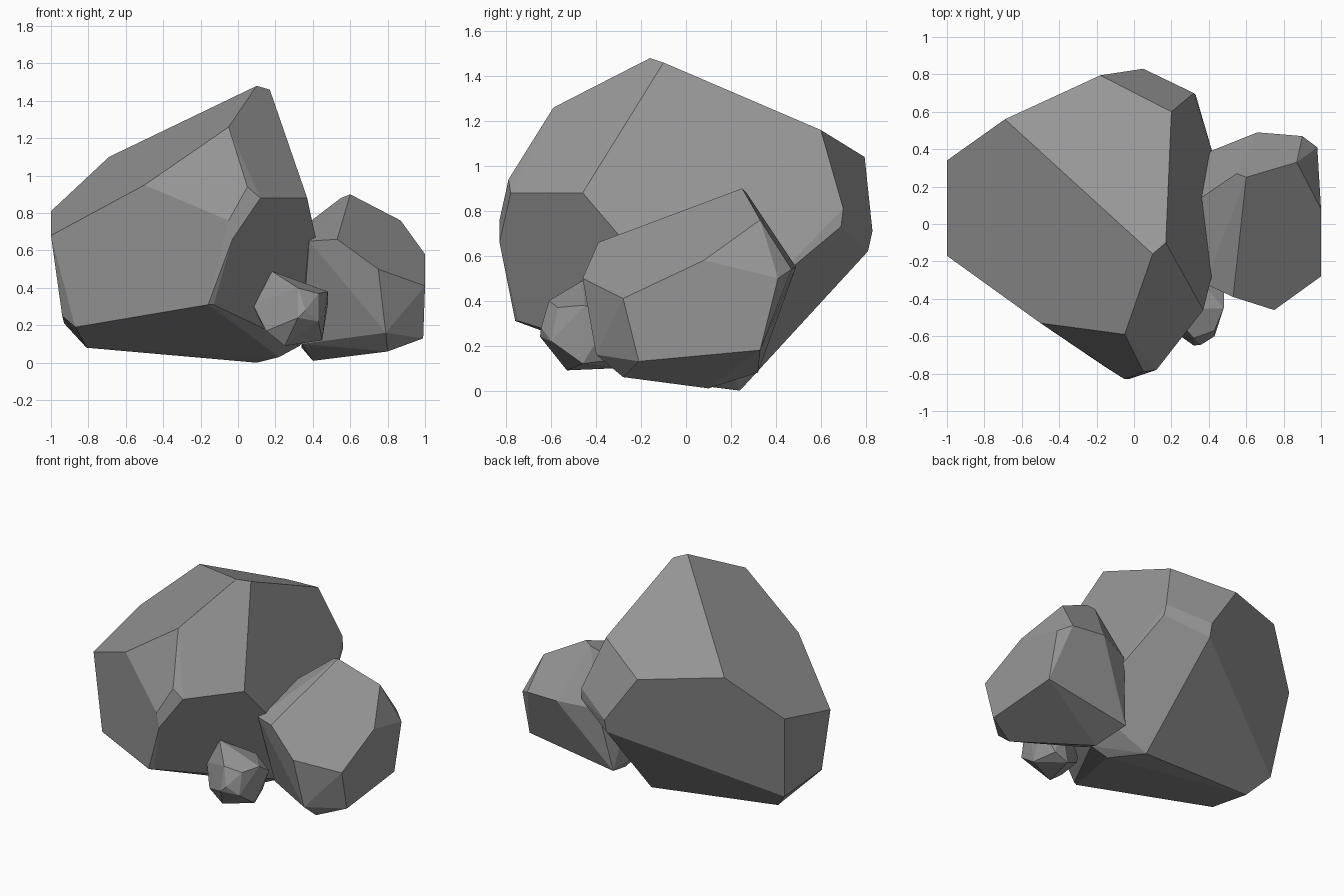
import bpy, bmesh, math

# Dark grey stone
stone = bpy.data.materials.new("dark_stone")
stone.diffuse_color = (.31, .31, .31, 1)


def rock(name, corners):
    """Faceted boulder: convex hull of its corner points, near-flat facets merged."""
    bm = bmesh.new()
    for p in corners:
        bm.verts.new(p)
    bmesh.ops.convex_hull(bm, input=bm.verts[:])
    loose = [v for v in bm.verts if not v.link_faces]
    bmesh.ops.delete(bm, geom=loose, context='VERTS')
    bmesh.ops.dissolve_limit(bm, angle_limit=math.radians(7),
                             verts=bm.verts[:], edges=bm.edges[:])
    bmesh.ops.recalc_face_normals(bm, faces=bm.faces[:])
    mesh = bpy.data.meshes.new(name)
    bm.to_mesh(mesh)
    bm.free()
    mesh.materials.append(stone)
    obj = bpy.data.objects.new(name, mesh)
    bpy.context.collection.objects.link(obj)
    return obj


# Large boulder: ridge, front facets, back facets, then underside
rock("large_rock", [
    (.10, -.16, 1.48), (.17, -.10, 1.46), (-.05, -.59, 1.26), (-.50, -.53, .95),
    (.05, -.79, .94), (.12, -.78, .88), (.37, -.46, .88), (.415, -.28, .67),
    (-.05, -.83, .76), (-.03, -.83, .66), (-.11, -.79, .48),
    (-.69, .56, 1.10), (-1, .34, .81), (-1, -.17, .68),
    (.20, .60, 1.16), (-.18, .795, 1.04), (.05, .83, .71), (.05, .81, .62),
    (.32, .70, .81), (.33, .69, .73), (.435, .33, .43),
    (-.16, -.76, .31), (-.13, -.745, .31), (-.87, -.26, .19), (-.94, -.16, .25),
    (-.93, .24, .21), (-.81, .14, .08), (.10, .24, 0), (.22, 0, .03),
    (.33, -.03, .09), (.47, .14, .26),
])

# Medium rock leaning against the right side
rock("medium_rock", [
    (.60, .25, .90), (.55, .27, .88), (.87, .33, .76), (.53, -.39, .66),
    (.38, -.32, .65), (.30, .10, .69), (1, .08, .58), (.75, -.46, .50),
    (1, -.28, .41), (.79, -.40, .16), (.99, -.21, .13), (.80, -.28, .06),
    (.98, .41, .50), (.90, .47, .54), (.66, .49, .55), (.41, .39, .52),
    (.98, .33, .18), (.40, .10, .01), (.34, .32, .08), (.34, -.08, .10),
])

# Small stone at the front
rock("small_rock", [
    (.18, -.46, .49), (.32, -.61, .40), (.08, -.46, .31), (.15, -.53, .17),
    (.32, -.65, .24), (.25, -.53, .09), (.43, -.57, .37), (.48, -.45, .38),
    (.48, -.34, .31), (.45, -.46, .12), (.43, -.60, .22), (.36, -.645, .28),
    (.30, -.30, .10), (.40, -.30, .14), (.12, -.42, .22), (.35, -.30, .38),
])
